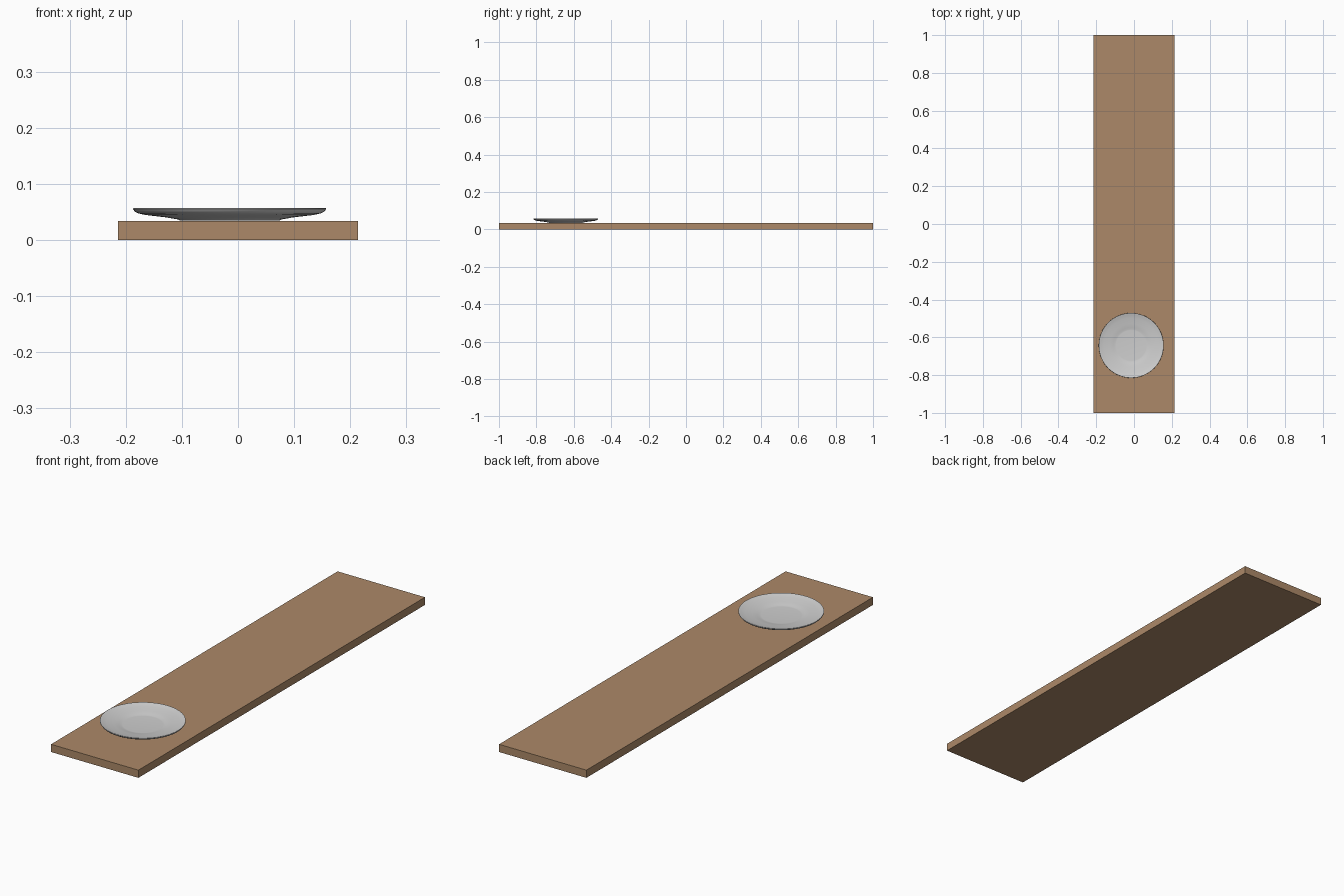
import bpy, bmesh, math

if "Cube" in bpy.data.objects:
    bpy.data.objects.remove(bpy.data.objects["Cube"])

def material(name, color):
    m = bpy.data.materials.new(name)
    m.diffuse_color = (*color, 1.0)
    m.use_nodes = True
    m.node_tree.nodes["Principled BSDF"].inputs["Base Color"].default_value = m.diffuse_color
    return m

def add_object(name, bm, mat):
    mesh = bpy.data.meshes.new(name)
    bmesh.ops.recalc_face_normals(bm, faces=bm.faces)
    bm.to_mesh(mesh)
    bm.free()
    mesh.materials.append(mat)
    ob = bpy.data.objects.new(name, mesh)
    bpy.context.collection.objects.link(ob)
    return ob

wood = material("light_wood", (0.413, 0.25, 0.138))
ceramic = material("white_ceramic", (0.62, 0.62, 0.62))

# Wooden shelf board
T = 0.034
bm = bmesh.new()
bmesh.ops.create_cube(bm, size=1)
bmesh.ops.scale(bm, vec=(0.427, 2.0, T), verts=bm.verts)
bmesh.ops.translate(bm, vec=(0, 0, T / 2), verts=bm.verts)
add_object("board", bm, wood)

# Plate: (radius, height) profile from underside centre, round the rim, to the well
profile = [(0, 0.0345), (0.084, 0.0345), (0.089, 0.035), (0.093, 0.0368), (0.115, 0.0405),
           (0.150, 0.0446), (0.163, 0.0475), (0.169, 0.0505), (0.172, 0.055),
           (0.1715, 0.057), (0.169, 0.0565), (0.160, 0.0535), (0.145, 0.0500),
           (0.115, 0.0450), (0.095, 0.0415), (0.086, 0.0390), (0.080, 0.0385), (0, 0.0385)]
bm = bmesh.new()
verts = [bm.verts.new((r, 0, z)) for r, z in profile]
edges = [bm.edges.new(pair) for pair in zip(verts, verts[1:])]
bmesh.ops.spin(bm, geom=verts + edges, cent=(0, 0, 0), axis=(0, 0, 1),
               angle=math.tau, steps=64, use_merge=True)
bmesh.ops.remove_doubles(bm, verts=bm.verts, dist=1e-5)
plate = add_object("plate", bm, ceramic)
plate.location = (-0.015, -0.643, 0)
bpy.context.view_layer.objects.active = plate
plate.select_set(True)
bpy.ops.object.shade_smooth_by_angle(angle=math.radians(40))
